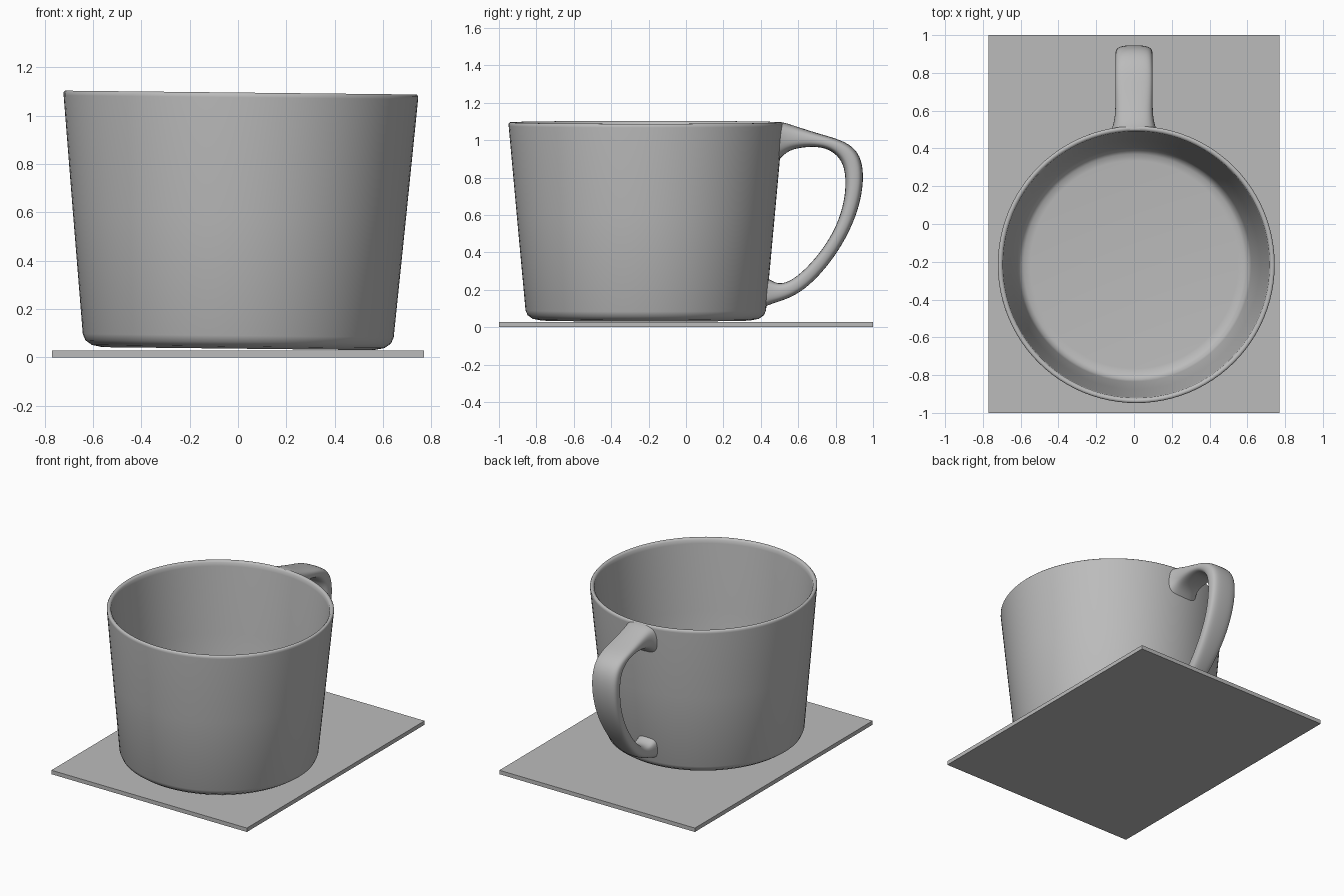
import bpy, bmesh
from math import sin, cos, pi, copysign
from mathutils import Vector, Matrix

cube = bpy.data.objects.get("Cube")
if cube:
    bpy.data.objects.remove(cube, do_unlink=True)

CUP_Y = -0.215
TILT = Matrix.Rotation(0.011, 4, 'Y')

grey = bpy.data.materials.new("clay grey")
grey.use_nodes = True
grey.diffuse_color = (0.5, 0.5, 0.5, 1)
grey.node_tree.nodes["Principled BSDF"].inputs["Base Color"].default_value = (0.5, 0.5, 0.5, 1)


def add_object(name, bm, smooth=None):
    bmesh.ops.recalc_face_normals(bm, faces=bm.faces)
    mesh = bpy.data.meshes.new(name)
    bm.to_mesh(mesh)
    bm.free()
    mesh.materials.append(grey)
    obj = bpy.data.objects.new(name, mesh)
    bpy.context.collection.objects.link(obj)
    if smooth:
        bpy.ops.object.select_all(action='DESELECT')
        obj.select_set(True)
        bpy.context.view_layer.objects.active = obj
        bpy.ops.object.shade_smooth_by_angle(angle=smooth)
    return obj


def bridge(bm, a, b):
    for i in range(len(a)):
        j = (i + 1) % len(a)
        bm.faces.new((a[i], a[j], b[j], b[i]))


# Thin rectangular base plate
bm = bmesh.new()
bmesh.ops.create_cube(bm, size=1)
bmesh.ops.transform(bm, verts=bm.verts,
                    matrix=Matrix.Translation((0, 0, 0.014)) @ Matrix.Diagonal((1.54, 2, 0.028, 1)))
add_object("base_plate", bm)

# Tapered cup: outside from foot to rim, then down the inside to the floor
profile = [(0.56, 0.036), (0.605, 0.045), (0.632, 0.064), (0.643, 0.09),
           (0.69, 0.60), (0.733, 1.075), (0.733, 1.088), (0.727, 1.095),
           (0.715, 1.095), (0.706, 1.085), (0.703, 1.06), (0.66, 0.60),
           (0.619, 0.15), (0.608, 0.11), (0.585, 0.092), (0.55, 0.088)]
bm = bmesh.new()
SIDES = 96
rings = [[bm.verts.new((r * cos(2 * pi * i / SIDES), r * sin(2 * pi * i / SIDES), z))
          for i in range(SIDES)] for r, z in profile]
for a, b in zip(rings, rings[1:]):
    bridge(bm, a, b)
bm.faces.new(rings[0])
bm.faces.new(rings[-1])
cup = add_object("cup_body", bm, 0.9)
cup.matrix_world = Matrix.Translation((0, CUP_Y, 0)) @ TILT

# Handle: stations of (outer y, outer z, inner y, inner z, half width)
stations = [(0.500, 1.098, 0.485, 0.88, 0.125), (0.53, 1.095, 0.525, 0.925, 0.11),
            (0.60, 1.07, 0.575, 0.955, 0.10), (0.72, 1.032, 0.68, 0.967, 0.10),
            (0.83, 1.002, 0.76, 0.955, 0.10), (0.91, 0.955, 0.825, 0.905, 0.10),
            (0.948, 0.87, 0.853, 0.83, 0.10), (0.948, 0.75, 0.853, 0.71, 0.10),
            (0.92, 0.62, 0.82, 0.575, 0.095), (0.86, 0.48, 0.755, 0.45, 0.09),
            (0.77, 0.34, 0.665, 0.335, 0.08), (0.66, 0.22, 0.57, 0.25, 0.07),
            (0.56, 0.155, 0.50, 0.228, 0.07), (0.46, 0.125, 0.455, 0.25, 0.075),
            (0.425, 0.11, 0.425, 0.27, 0.08)]
bm = bmesh.new()
rings = []
for oy, oz, iy, iz, half in stations:
    outer, inner = Vector((0, oy, oz)), Vector((0, iy, iz))
    mid, arm = (outer + inner) / 2, (outer - inner) / 2
    ring = []
    for i in range(16):
        c, s = cos(2 * pi * i / 16), sin(2 * pi * i / 16)
        across = copysign(abs(c) ** 0.65, c) * half
        ring.append(bm.verts.new(mid + Vector((across, 0, 0)) + arm * copysign(abs(s) ** 0.65, s)))
    rings.append(ring)
for a, b in zip(rings, rings[1:]):
    bridge(bm, a, b)
handle = add_object("handle", bm, 1.2)
sub = handle.modifiers.new("Smooth", 'SUBSURF')
sub.levels = sub.render_levels = 2
